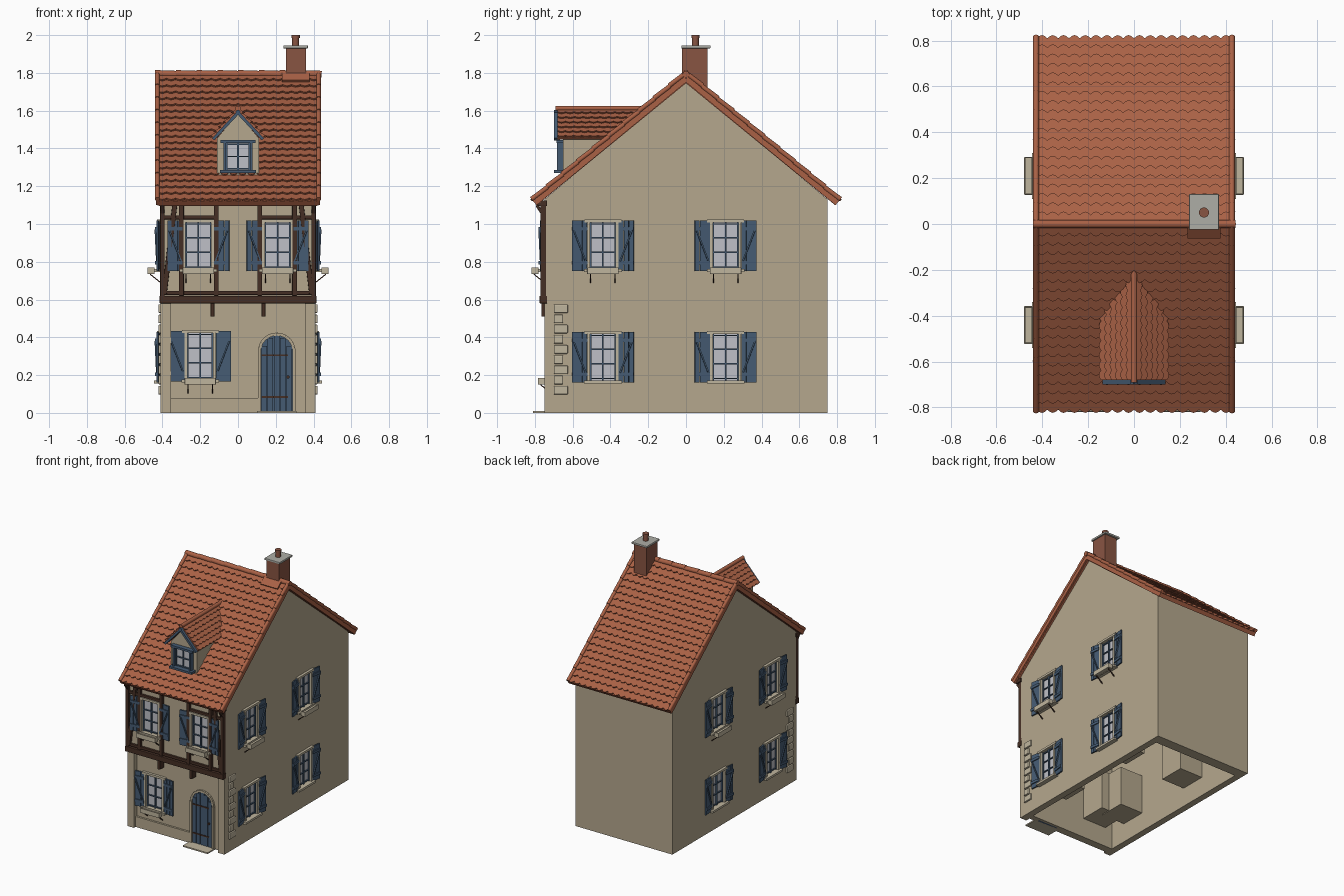
import bpy, bmesh, math
from mathutils import Matrix, Vector, Euler

if "Cube" in bpy.data.objects:
    bpy.data.objects.remove(bpy.data.objects["Cube"])

WALL, STONE = (0.46, 0.39, 0.27), (0.52, 0.46, 0.34)
TILE, WOOD, BLUE = (0.40, 0.12, 0.06), (0.06, 0.028, 0.018), (0.06, 0.105, 0.17)
GLASS, GREY, BRICK = (0.52, 0.53, 0.57), (0.42, 0.42, 0.38), (0.25, 0.09, 0.055)
parts, colours, mats = {}, {}, {}
V, T, I = Vector, Matrix.Translation, Matrix()


def part(name, colour=None):
    if name not in parts:
        parts[name], colours[name] = bmesh.new(), colour
    return parts[name]


def box(name, colour, size, loc, M=I, rot=(0, 0, 0)):
    m = M @ T(loc) @ Euler(rot).to_matrix().to_4x4() @ Matrix.Diagonal((*size, 1))
    bmesh.ops.create_cube(part(name, colour), size=1, matrix=m)


def span(name, colour, a, b):
    box(name, colour, V(b) - V(a), (V(a) + V(b)) / 2)


def beam(name, colour, p, q, w, d, M=I):
    p, q = V(p), V(q)
    m = (q - p).to_track_quat('Z', 'Y').to_matrix().to_4x4()
    bmesh.ops.create_cube(part(name, colour), size=1,
                          matrix=M @ T((p + q) / 2) @ m @ Matrix.Diagonal((w, d, (q - p).length, 1)))


def rod(name, colour, p, q, r, n=12):
    p, q = V(p), V(q)
    m = T((p + q) / 2) @ (q - p).to_track_quat('Z', 'Y').to_matrix().to_4x4()
    bmesh.ops.create_cone(part(name, colour), cap_ends=True, segments=n, radius1=r, radius2=r,
                          depth=(q - p).length, matrix=m)


def prism(name, colour, pts, vec):
    bm = part(name, colour)
    a = [bm.verts.new(p) for p in pts]
    b = [bm.verts.new(V(p) + V(vec)) for p in pts]
    bm.faces.new(a)
    bm.faces.new(b[::-1])
    for i in range(len(a)):
        j = (i + 1) % len(a)
        bm.faces.new((a[i], b[i], b[j], a[j]))


def tiles(name, origin, along, up, normal, slope, rows, width, length):
    """Overlapping courses of round-ended tiles."""
    o, along, up, normal = V(origin), V(along), V(up), V(normal)
    step = slope / rows
    for r in range(rows):
        L = length(r / rows)
        n = max(1, round(L / width))
        w = L / n
        for i in range(n):
            uv = [((i + 1) * w, step * 1.1), (i * w, step * 1.1)]
            for k in range(5):
                t = k / 4
                uv.append(((i + t) * w, 0.3 * step * (1 - math.sin(math.pi * t)) - 0.1 * step))
            pts = [o + along * u + up * (v + r * step) + normal * (0.014 - 0.010 * v / step) for u, v in uv]
            prism(name, TILE, pts, normal * -0.012)


def window(pre, M, w=0.15, h=0.25, shutters=True, planter=False, frame=STONE):
    """Local frame: x right, -y outward, origin at the sill centre on the wall."""
    f = pre + "_frame"
    box(pre + "_glass", GLASS, (w, 0.006, h), (0, 0.012, h / 2), M)
    for s in (-1, 1):
        box(f, frame, (0.014, 0.045, h + 0.02), (s * w / 2, 0.005, h / 2), M)
        box(pre + "_muntins", BLUE, (0.008, 0.014, h), (s * (w / 2 - 0.01), 0.006, h / 2), M)
    box(f, frame, (w + 0.045, 0.045, 0.016), (0, 0.003, h + 0.006), M)
    box(f, frame, (w + 0.05, 0.06, 0.016), (0, -0.004, -0.006), M)
    box(pre + "_muntins", BLUE, (0.009, 0.014, h), (0, 0.006, h / 2), M)
    for t in ((0.05, 0.36, 0.67, 0.96) if shutters else (0.05, 0.5, 0.95)):
        box(pre + "_muntins", BLUE, (w, 0.012, 0.007), (0, 0.006, t * h), M)
    if shutters:
        for s in (-1, 1):
            H = M @ T((s * (w / 2 + 0.008), -0.008, 0)) @ Matrix.Rotation(s * -0.12, 4, 'Z')
            for k in range(3):
                box("shutters", BLUE, (0.0255, 0.01, h + 0.016), (s * (0.014 + k * 0.027), 0, h / 2), H)
            for z in (0.14, 0.86):
                box("shutters", BLUE, (0.08, 0.008, 0.02), (s * 0.041, -0.008, z * h), H)
            beam("shutters", BLUE, (s * 0.008, -0.007, 0.16 * h), (s * 0.074, -0.007, 0.84 * h), 0.015, 0.008, H)
    if planter:
        for s in (-1, 1):
            box("planters", STONE, (0.165, 0.006, 0.036), (0, -0.05 + s * 0.016, -0.008), M)
            box("planters", STONE, (0.006, 0.036, 0.036), (s * 0.08, -0.05, -0.008), M)
            beam("planter_brackets", WOOD, (s * 0.065, 0, -0.07), (s * 0.065, -0.055, -0.026), 0.006, 0.006, M)
        box("planters", WOOD, (0.16, 0.032, 0.02), (0, -0.05, -0.012), M)


# Walls: hollow gabled shell, ground-floor front set back between corner piers
def gable(x, y, low, eave, top):
    return [(x, -y, low), (x, y, low), (x, y, eave), (x, 0, top), (x, -y, eave)]


FRONT, GROUND = -0.75, -0.715
prism("walls", WALL, gable(-0.41, 0.75, 0, 1.13, 1.755), (0.82, 0, 0))
prism("cut_cavity", None, gable(-0.36, 0.67, -0.1, 1.10, 1.66), (0.72, 0, 0))
span("cut_recess", None, (-0.355, -0.9, -0.1), (0.355, GROUND, 0.58))
places = []
for x in (-0.21, 0.21):
    places.append((T((x, FRONT, 0.76)), True))
places.append((T((-0.20, GROUND, 0.175)), True))
for s in (-1, 1):
    for y in (-0.44, 0.21):
        for z in (0.17, 0.76):
            places.append((T((s * 0.41, y, z)) @ Matrix.Rotation(s * math.pi / 2, 4, 'Z'), z > 0.5))
for i, (M, planter) in enumerate(places):
    box("cut_windows", None, (0.15, 0.1, 0.25), (0, -0.035, 0.125), M)
    window("window", M, planter=planter)
    if i > 1:
        box("window_boxes", WALL, (0.2, 0.2, 0.3), (0, 0.145, 0.125), M)


# Arched door with planks, surround, hinges and step
def arch(cx, y, half, spring):
    return [(cx - half, y, 0.0), (cx + half, y, 0.0)] + [
        (cx + half * math.cos(a), y, spring + half * math.sin(a)) for a in [math.pi * k / 12 for k in range(13)]]


DX = 0.205
prism("door", BLUE, arch(DX, GROUND - 0.004, 0.085, 0.325), (0, 0.03, 0))
for k in range(5):
    u = (k - 2) * 0.033
    top = 0.325 + math.sqrt(0.085 ** 2 - min(0.08, abs(u) + 0.015) ** 2)
    span("door", BLUE, (DX + u - 0.0145, GROUND - 0.012, 0.005), (DX + u + 0.0145, GROUND, top))
for z in (0.08, 0.3):
    span("door_hinges", WOOD, (DX - 0.08, GROUND - 0.016, z), (DX + 0.06, GROUND - 0.01, z + 0.01))
rod("door_handle", WOOD, (DX + 0.06, GROUND - 0.025, 0.19), (DX + 0.06, GROUND, 0.19), 0.008)
outline = [V(p) for p in arch(DX, GROUND - 0.005, 0.092, 0.325)[1:]] + [V((DX - 0.092, GROUND - 0.005, 0))]
for p, q in zip(outline, outline[1:]):
    if (q - p).length > 1e-4:
        beam("door_surround", WALL, p, q, 0.016, 0.016) if abs(p.z - q.z) < 0.2 else \
            box("door_surround", WALL, (0.016, 0.03, abs(p.z - q.z)), (p + q) / 2)
span("door_step", STONE, (0.10, -0.81, 0), (0.31, -0.71, 0.01))
span("plinth", WALL, (-0.355, -0.73, 0), (0.11, -0.70, 0.08))

# Quoins on both sides near the front
for s in (-1, 1):
    for k in range(9):
        w = 0.075 if k % 2 == 0 else 0.05
        box("quoins", STONE, (0.024, w, 0.046), (s * 0.41, -0.70 + w / 2, 0.12 + k * 0.054))

# Half-timbered upper storey
Y = FRONT - 0.005
span("timbers", WOOD, (-0.415, -0.775, 0.58), (0.415, -0.735, 0.62))
span("timbers", WOOD, (-0.41, -0.765, 0.625), (0.41, -0.735, 0.645))
span("timbers", WOOD, (-0.42, -0.785, 1.095), (0.42, -0.735, 1.125))
for s in (-1, 1):
    beam("timbers", WOOD, (s * 0.40, Y, 0.6), (s * 0.40, Y, 1.11), 0.024, 0.03)
    beam("timbers", WOOD, (s * 0.39, Y, 0.63), (s * 0.335, Y, 1.1), 0.03, 0.026)
    beam("timbers", WOOD, (s * 0.115, Y, 0.62), (s * 0.115, Y, 1.11), 0.026, 0.03)
    beam("timbers", WOOD, (s * 0.30, Y, 0.62), (s * 0.30, Y, 1.11), 0.026, 0.03)
    span("timbers", WOOD, (s * 0.40, -0.765, 1.025), (s * 0.11, -0.74, 1.045))
    beam("timbers", WOOD, (s * 0.40, -0.75, 1.04), (s * 0.40, -0.79, 1.10), 0.02, 0.016)
    span("corbels", WOOD, (s * 0.135 - 0.01, -0.765, 0.51), (s * 0.135 + 0.01, -0.71, 0.58))

# Main roof: deck, tile courses, verge tiles and ridge
EAVE, RIDGE = 1.122, 1.79
slope = math.hypot(0.81, RIDGE - EAVE)
for s in (-1, 1):
    up = V((0, -s * 0.81, RIDGE - EAVE)) / slope
    n = V((0, s * (RIDGE - EAVE), 0.81)) / slope
    e, r = V((-0.425, s * 0.81, EAVE)), V((-0.425, 0, RIDGE))
    prism("roof_deck", TILE, [e, r, r - V((0, 0, 0.045)), e - n * 0.03], (0.85, 0, 0))
    tiles("roof_tiles", e, (1, 0, 0), up, n, slope, 20, 0.047, lambda t: 0.85)
    for x in (-0.427, 0.427):
        for k in range(10):
            p = V((x, s * 0.81, EAVE)) + up * slope * k / 10
            rod("verge_tiles", TILE, p + n * 0.012, p + up * slope * 0.1 + n * 0.007, 0.013, 10)
        beam("verge_boards", TILE, V((x, s * 0.81, EAVE)) - n * 0.014, V((x, 0, RIDGE - 0.02)), 0.016, 0.03)
for k in range(8):
    rod("ridge_tiles", TILE, (-0.44 + k * 0.11, 0, 1.797), (-0.327 + k * 0.11, 0, 1.793), 0.018)

# Dormer: wall, window, tiled roof and blue bargeboards
prism("dormer_wall", WALL, [(-0.11, -0.65, 1.235), (0.11, -0.65, 1.235), (0.11, -0.65, 1.455),
                            (0, -0.65, 1.585), (-0.11, -0.65, 1.455)], (0, 0.39, 0))
window("dormer_window", T((0, -0.665, 1.285)), 0.14, 0.145, False, False, BLUE)
ds = math.hypot(0.14, 0.15)
for s in (-1, 1):
    up, n = V((-s * 0.14, 0, 0.15)) / ds, V((s * 0.15, 0, 0.14)) / ds
    e, r = V((s * 0.14, -0.68, 1.457)), V((0, -0.68, 1.607))
    prism("dormer_roof", TILE, [e, r, r + V((0, 0.46, 0)), e + V((0, 0.30, 0))], n * -0.016)
    tiles("dormer_tiles", e, (0, 1, 0), up, n, ds, 6, 0.043, lambda t: 0.30 + 0.16 * t)
    beam("bargeboards", BLUE, e - n * 0.012 + V((0, -0.004, 0)), r - n * 0.012 + V((0, -0.004, 0)), 0.032, 0.016)
rod("dormer_ridge", TILE, (0, -0.69, 1.612), (0, -0.21, 1.612), 0.014)

# Chimney
span("chimney", BRICK, (0.255, -0.02, 1.66), (0.36, 0.115, 1.93))
span("chimney_cap", GREY, (0.24, -0.025, 1.93), (0.37, 0.13, 1.945))
rod("chimney_pot", BRICK, (0.305, 0.05, 1.94), (0.305, 0.05, 1.985), 0.018, 16)
rod("chimney_pot", BRICK, (0.305, 0.05, 1.985), (0.305, 0.05, 2.0), 0.022, 16)
beam("flashing", TILE, (0.305, -0.06, 1.757), (0.305, 0.0, 1.807), 0.145, 0.012)

# Turn the parts into objects
objs = {}
for name, bm in parts.items():
    bmesh.ops.recalc_face_normals(bm, faces=bm.faces)
    me = bpy.data.meshes.new(name)
    bm.to_mesh(me)
    bm.free()
    ob = objs[name] = bpy.data.objects.new(name, me)
    bpy.context.collection.objects.link(ob)
    c = colours[name]
    if c is None:
        ob.hide_render = True
        ob.hide_set(True)
        continue
    if c not in mats:
        mats[c] = bpy.data.materials.new("colour_%d" % len(mats))
        mats[c].diffuse_color = (*c, 1)
    me.materials.append(mats[c])
    if name in ("quoins", "timbers", "corbels", "planters", "chimney_cap"):
        b = ob.modifiers.new("bevel", 'BEVEL')
        b.width, b.segments = (0.006 if name == "quoins" else 0.003), 2
    if name.startswith(("ridge", "verge_t", "dormer_ridge", "chimney_pot")):
        me.shade_smooth()
        me.set_sharp_from_angle(angle=math.radians(40))

# Cut the cavity, recess and window openings, then drop the cutters
walls = objs["walls"]
for c in ("cut_cavity", "cut_recess", "cut_windows"):
    m = walls.modifiers.new(c, 'BOOLEAN')
    m.object, m.operation, m.solver = objs[c], 'DIFFERENCE', 'EXACT'
dg = bpy.context.evaluated_depsgraph_get()
cut = bpy.data.meshes.new_from_object(walls.evaluated_get(dg))
walls.modifiers.clear()
walls.data = cut
for c in ("cut_cavity", "cut_recess", "cut_windows"):
    bpy.data.objects.remove(objs[c])

for m in bpy.data.materials:
    if m.users and not m.is_grease_pencil:
        m.use_nodes = True
        m.node_tree.nodes["Principled BSDF"].inputs["Base Color"].default_value = m.diffuse_color
